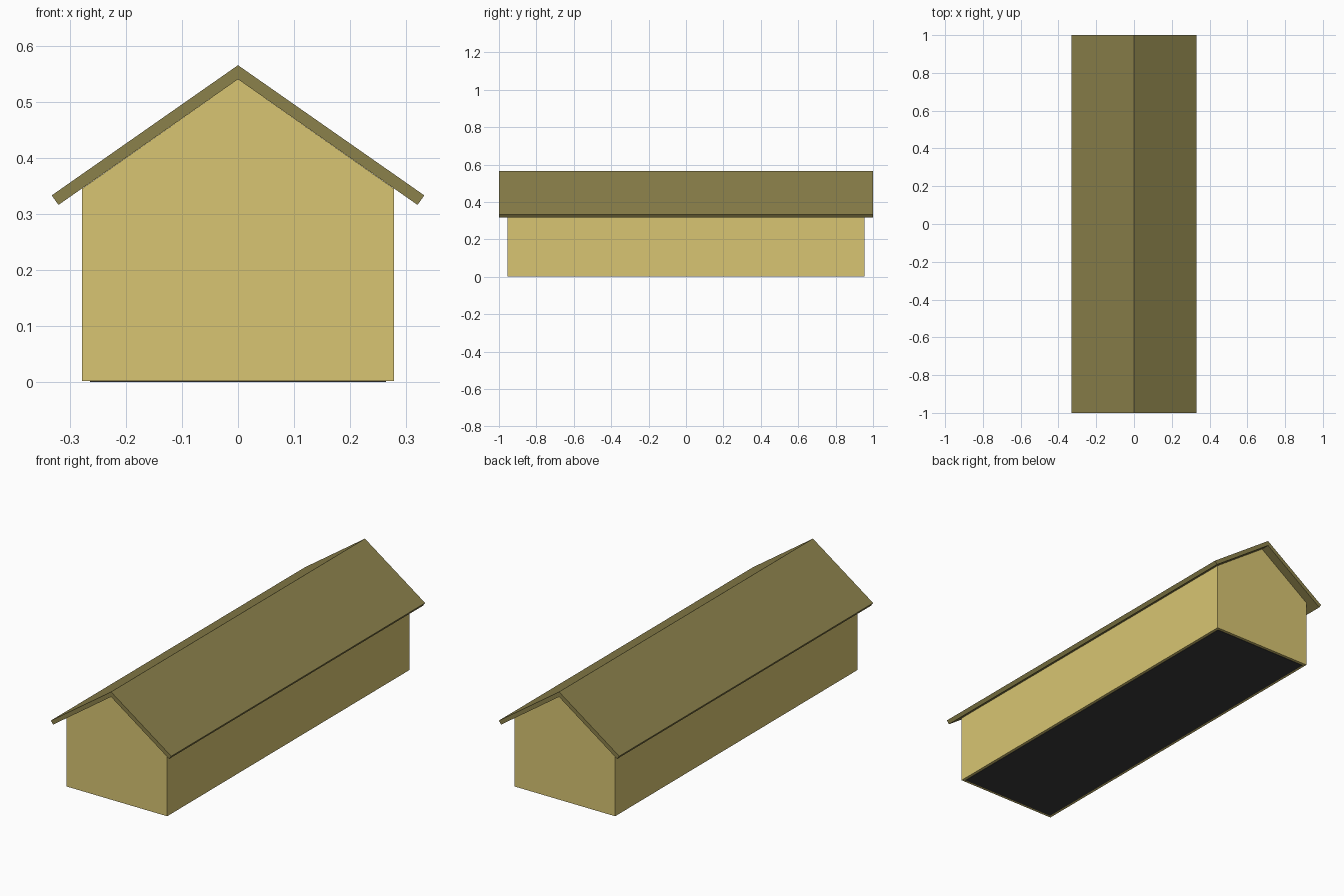
import bpy

if "Cube" in bpy.data.objects:
    bpy.data.objects.remove(bpy.data.objects["Cube"])


def material(name, rgb):
    m = bpy.data.materials.new(name)
    m.diffuse_color = (*rgb, 1)
    m.use_nodes = True
    m.node_tree.nodes["Principled BSDF"].inputs["Base Color"].default_value = m.diffuse_color
    return m


def extrude_profile(name, half, half_length, mat):
    """Mirror a half profile (x, z) across x = 0 and extrude it along y."""
    outline = half + [(-x, z) for x, z in reversed(half) if x > 0]
    n = len(outline)
    verts = [(x, y, z) for y in (-half_length, half_length) for x, z in outline]
    faces = [tuple(range(n)), tuple(range(2 * n - 1, n - 1, -1))]
    faces += [(i, i + n, (i + 1) % n + n, (i + 1) % n) for i in range(n)]
    return add_mesh(name, verts, faces, mat)


def add_mesh(name, verts, faces, mat):
    mesh = bpy.data.meshes.new(name)
    mesh.from_pydata(verts, [], faces)
    mesh.materials.append(mat)
    obj = bpy.data.objects.new(name, mesh)
    bpy.context.collection.objects.link(obj)
    import_normals(mesh)
    return obj


def import_normals(mesh):
    bm = bmesh.new()
    bm.from_mesh(mesh)
    bmesh.ops.recalc_face_normals(bm, faces=bm.faces)
    bm.to_mesh(mesh)
    bm.free()


import bmesh

wall = material("wall_yellow", (0.69, 0.56, 0.17))
roof = material("roof_olive", (0.26, 0.22, 0.07))
dark = material("floor_dark", (0.045, 0.045, 0.045))

# Gabled walls
extrude_profile("walls", [(0.278, 0.002), (0.278, 0.345), (0, 0.54)], 0.955, wall)

# Overhanging roof: one chevron, listed from the underside ridge round to the top ridge
r = [(0, 0.54), (0.32, 0.316), (0.332, 0.333), (0, 0.565)]
left = [(-x, z) for x, z in (r[2], r[1])]
outline = r + left
n = len(outline)
verts = [(x, y, z) for y in (-1, 1) for x, z in outline]
faces = [(i, (i + 1) % n, (i + 1) % n + n, i + n) for i in range(n)]
for o in (0, n):
    faces += [(o, o + 1, o + 2, o + 3), (o, o + 3, o + 4, o + 5)]
add_mesh("roof", verts, faces, roof)

# Dark floor slab, slightly inset under the walls
extrude_profile("floor", [(0.264, 0), (0.264, 0.02)], 0.941, dark)
